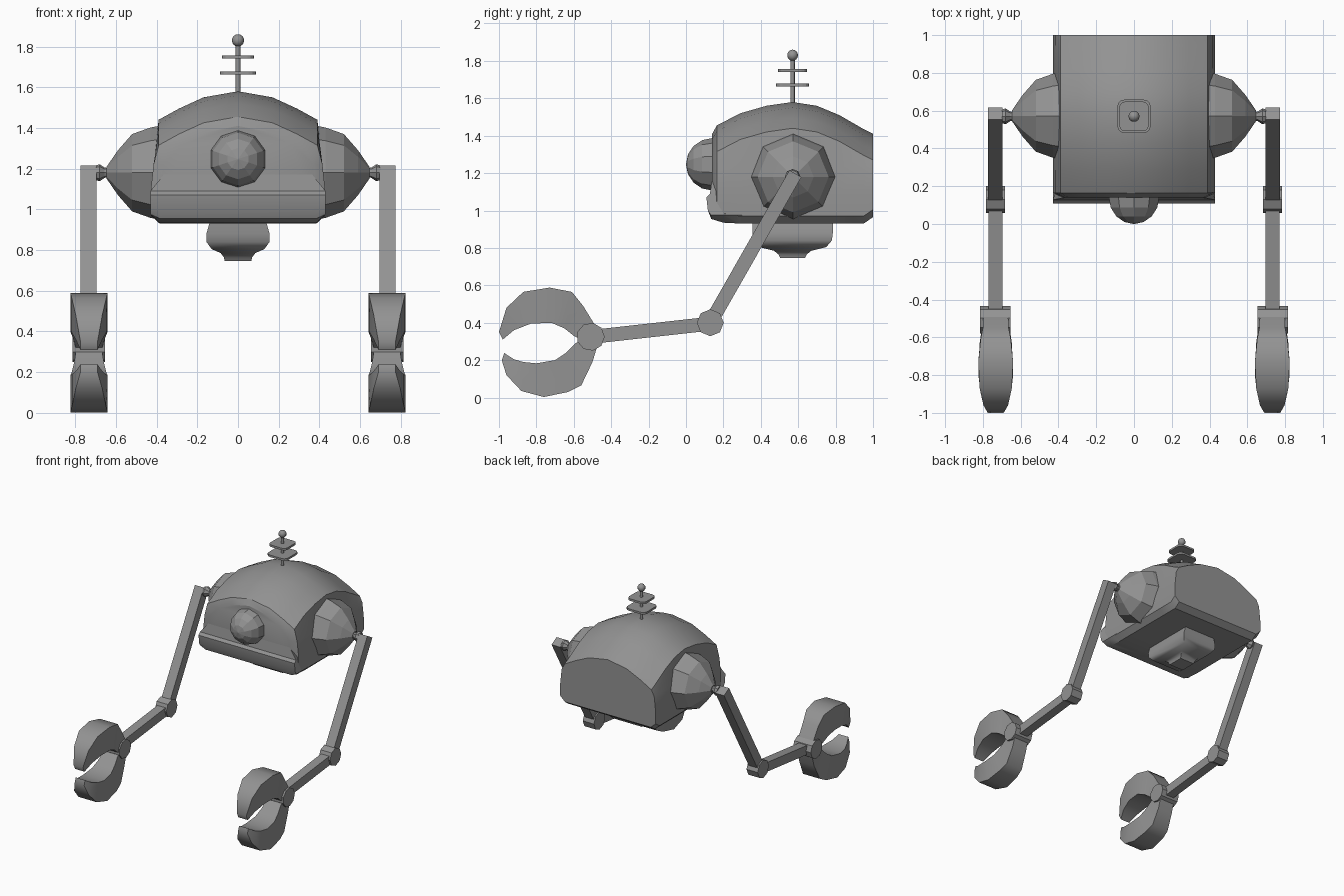
import bpy, bmesh, math
from mathutils import Vector

if "Cube" in bpy.data.objects:
    bpy.data.objects.remove(bpy.data.objects["Cube"])

# Dark grey paint used on every part
PAINT = bpy.data.materials.new("dark_grey")
PAINT.diffuse_color = (.29, .29, .29, 1)
PAINT.use_nodes = True
PAINT.node_tree.nodes["Principled BSDF"].inputs["Base Color"].default_value = PAINT.diffuse_color


def finish(name, bm, mirror=False, smooth=None):
    bmesh.ops.recalc_face_normals(bm, faces=bm.faces)
    me = bpy.data.meshes.new(name)
    bm.to_mesh(me)
    bm.free()
    me.materials.append(PAINT)
    ob = bpy.data.objects.new(name, me)
    bpy.context.collection.objects.link(ob)
    if mirror:
        ob.modifiers.new("mirror", 'MIRROR').use_mirror_merge = False
    if smooth:
        bpy.ops.object.select_all(action='DESELECT')
        ob.select_set(True)
        bpy.context.view_layer.objects.active = ob
        bpy.ops.object.shade_smooth_by_angle(angle=math.radians(smooth))
    return ob


def loft(name, rings, mirror=False, smooth=None):
    bm = bmesh.new()
    rows = [[bm.verts.new(p) for p in r] for r in rings]
    n = len(rows[0])
    for a, b in zip(rows, rows[1:]):
        for i in range(n):
            j = (i + 1) % n
            bm.faces.new((a[i], a[j], b[j], b[i]))
    bm.faces.new(rows[0])
    bm.faces.new(rows[-1])
    return finish(name, bm, mirror, smooth)


def turned(name, axis, centre, profile, n, mirror=False, smooth=None):
    """Round solid about x, y or z; profile is (absolute axis position, radius)."""
    k = "xyz".index(axis)
    rings = []
    for t, r in profile:
        ring = []
        for i in range(n):
            a = math.tau * i / n
            p = Vector(centre)
            p[k] = t
            p[(k + 1) % 3] += r * math.cos(a)
            p[(k + 2) % 3] += r * math.sin(a)
            ring.append(p)
        rings.append(ring)
    return loft(name, rings, mirror, smooth)


def ball_profile(c, r, steps):
    return [(c - r * math.cos(math.pi * i / steps),
             max(r * math.sin(math.pi * i / steps), 0.002)) for i in range(steps + 1)]


# Domed body shell
def body_ring(y, top, low, s=1.0):
    half = [(.385 * s, low), (.428 * s, low + .04), (.428 * s, 1.10), (.415 * s, 1.22),
            (.39 * s, top - .14), (.29 * s, top - .085), (.17 * s, top - .03)]
    pts = half + [(0, top)] + [(-x, z) for x, z in reversed(half)]
    return [(x, y, z) for x, z in pts]


loft("body_shell", [body_ring(*a) for a in (
    (.14, 1.41, .97, .89), (.165, 1.455, .95), (.29, 1.52, .93), (.43, 1.56, .93),
    (.57, 1.58, .93), (.70, 1.56, .93), (.82, 1.51, .93), (.95, 1.435, .93),
    (1.0, 1.41, .965))], smooth=28)

# Front lip below the face
lip = [(.30, .93), (.20, .935), (.135, .955), (.117, 1.0), (.109, 1.07),
       (.128, 1.09), (.14, 1.17), (.30, 1.17)]
loft("front_lip", [[(x * (.85 if z > 1.1 else 1), y, max(z, low)) for y, z in lip] for x, low in (
    (-.43, .975), (-.385, .93), (.385, .93), (.43, .975))], smooth=35)

# Eye
turned("eye", 'y', (0, 0, 1.247), ball_profile(.14, .14, 8), 10)

# Underside thruster block
loft("under_block", [[(x * hx, .57 + y * hy, z) for x, y in (
    (-1, -1), (1, -1), (1, 1), (-1, 1))] for hx, hy, z in (
    (.135, .215, .95), (.155, .215, .88), (.155, .21, .84), (.13, .18, .805),
    (.085, .10, .785), (.07, .075, .765), (.065, .065, .745))], smooth=45)

# Antenna: rod, ball and two rounded square plates
turned("antenna_rod", 'z', (0, .57, 0), [(1.56, .012), (1.83, .012)], 8, smooth=50)
turned("antenna_ball", 'z', (0, .57, 0), ball_profile(1.83, .03, 8), 10, smooth=50)
for name, z, h in (("antenna_plate_lower", 1.67, .088), ("antenna_plate_upper", 1.748, .078)):
    sq = []
    for q in range(4):
        for a in (0, 30, 60, 90):
            t = math.radians(a + 90 * q)
            cx, cy = ((1, 1), (-1, 1), (-1, -1), (1, -1))[q]
            sq.append((cx * h * .6 + .4 * h * math.cos(t), cy * h * .6 + .4 * h * math.sin(t)))
    loft(name, [[(x, .57 + y, z + d) for x, y in sq] for d in (-.008, .008)])

# Shoulders and pivot knobs
turned("shoulder", 'x', (0, .573, 1.18),
       [(.34, .24), (.43, .222), (.52, .19), (.59, .11), (.645, .03)], 8, True)
turned("shoulder_knob", 'x', (0, .57, 1.18),
       [(.63, .022), (.655, .025), (.68, .042), (.70, .035)], 8, True)


# Arm segments
def bar(name, a, b, x0, x1, t):
    a, b = Vector(a), Vector(b)
    d = (b - a).normalized()
    n = Vector((-d.y, d.x)) * t
    loft(name, [[(x, p.x, p.y) for p in (a + n, b + n, b - n, a - n)] for x in (x0, x1)], True)


bar("upper_arm", (.13, .40), (.585, 1.197), .695, .773, .037)
bar("forearm", (.13, .395), (-.50, .325), .697, .771, .037)
turned("elbow", 'x', (0, .13, .40), [(.684, .072), (.784, .072)], 8, True)
turned("wrist", 'x', (0, -.51, .325), [(.654, .075), (.814, .075)], 9, True)

# Claw jaws: outer y, z, inner y, z, half width
upper = [(-.47, .36, -.54, .30, .065), (-.55, .49, -.60, .33, .068), (-.61, .565, -.65, .37, .08),
         (-.73, .588, -.72, .40, .092), (-.87, .565, -.83, .395, .085),
         (-.96, .48, -.92, .36, .065), (-1.0, .35, -.98, .31, .042)]
lower = [(-.47, .29, -.54, .33, .065), (-.50, .19, -.59, .29, .066), (-.56, .065, -.64, .24, .075),
         (-.63, .03, -.70, .20, .085), (-.76, .003, -.80, .183, .092),
         (-.88, .035, -.87, .19, .083), (-.96, .12, -.92, .205, .065),
         (-.985, .20, -.972, .238, .042)]
for name, rows in (("claw_upper", upper), ("claw_lower", lower)):
    loft(name, [[(.732 - w, oy, oz), (.732 + w, oy, oz), (.732 + w, iy, iz), (.732 - w, iy, iz)]
                for oy, oz, iy, iz, w in rows], True, 48)
